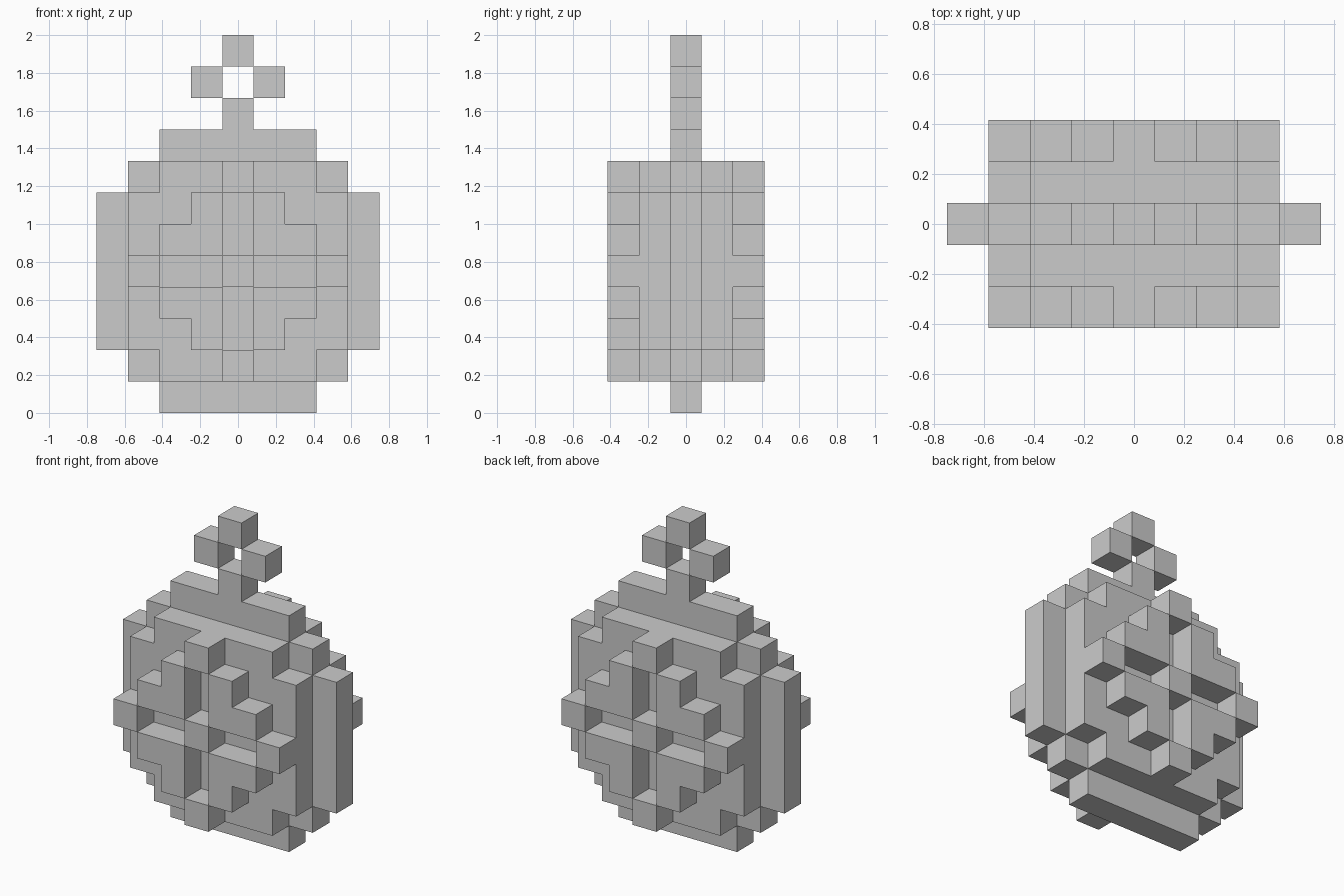
import bpy, bmesh, math
from mathutils import Vector

if "Cube" in bpy.data.objects:
    bpy.data.objects.remove(bpy.data.objects["Cube"])

U = 1 / 6  # edge length of one cube


def stack(y, rows):
    """Cells of one upright slab; rows = (half width in cells, first row, last row)."""
    return {(x, y, z) for w, lo, hi in rows
            for z in range(lo, hi + 1) for x in range(-w, w + 1)}


def mirrored(cells, y):
    """Mirror (x, rows from centre) pairs about the centre cell of a slab."""
    return {(sx * x, y, 4 + sz * z) for x, z in cells for sx in (-1, 1) for sz in (-1, 1)}


parts = {}
# Central disc, one cube thick
parts["centre_disc"] = stack(0, [(4, 2, 6), (3, 1, 7), (2, 0, 8)])
# Stem and hanging ring
parts["hanging_ring"] = {(0, 0, 9), (-1, 0, 10), (1, 0, 10), (0, 0, 11)}

for side, y in (("front", -1), ("back", 1)):
    # Octagonal plate on each face of the disc
    parts[side + "_plate"] = stack(y, [(3, 2, 6), (2, 1, 7)])
    # Four stepped quadrants separated by a cross groove
    parts[side + "_quadrants"] = mirrored([(1, 1), (1, 2), (2, 1)], 2 * y)
    # Hub and the four studs at the ends of the groove
    parts[side + "_studs"] = mirrored([(0, 0), (0, 3), (3, 0)], 2 * y)

solid = set().union(*parts.values())
DIRS = [Vector(d) for d in ((1, 0, 0), (-1, 0, 0), (0, 1, 0),
                            (0, -1, 0), (0, 0, 1), (0, 0, -1))]


def build(name, cells):
    """Make a mesh from the exposed cube sides only, merging flat areas."""
    bm = bmesh.new()
    for c in sorted(cells):
        centre = Vector(c) + Vector((0, 0, 0.5))
        for d in DIRS:
            if tuple(int(v) for v in Vector(c) + d) in solid:
                continue
            a = Vector((d.y, d.z, d.x)) * 0.5
            b = d.cross(a)
            m = centre + d * 0.5
            bm.faces.new([bm.verts.new((m + p) * U)
                          for p in (-a - b, a - b, a + b, -a + b)])
    bmesh.ops.remove_doubles(bm, verts=bm.verts[:], dist=1e-4)
    bmesh.ops.dissolve_limit(bm, angle_limit=math.radians(1),
                             verts=bm.verts[:], edges=bm.edges[:])
    mesh = bpy.data.meshes.new(name)
    bm.to_mesh(mesh)
    bm.free()
    bpy.context.collection.objects.link(bpy.data.objects.new(name, mesh))


for name, cells in parts.items():
    build(name, cells)
